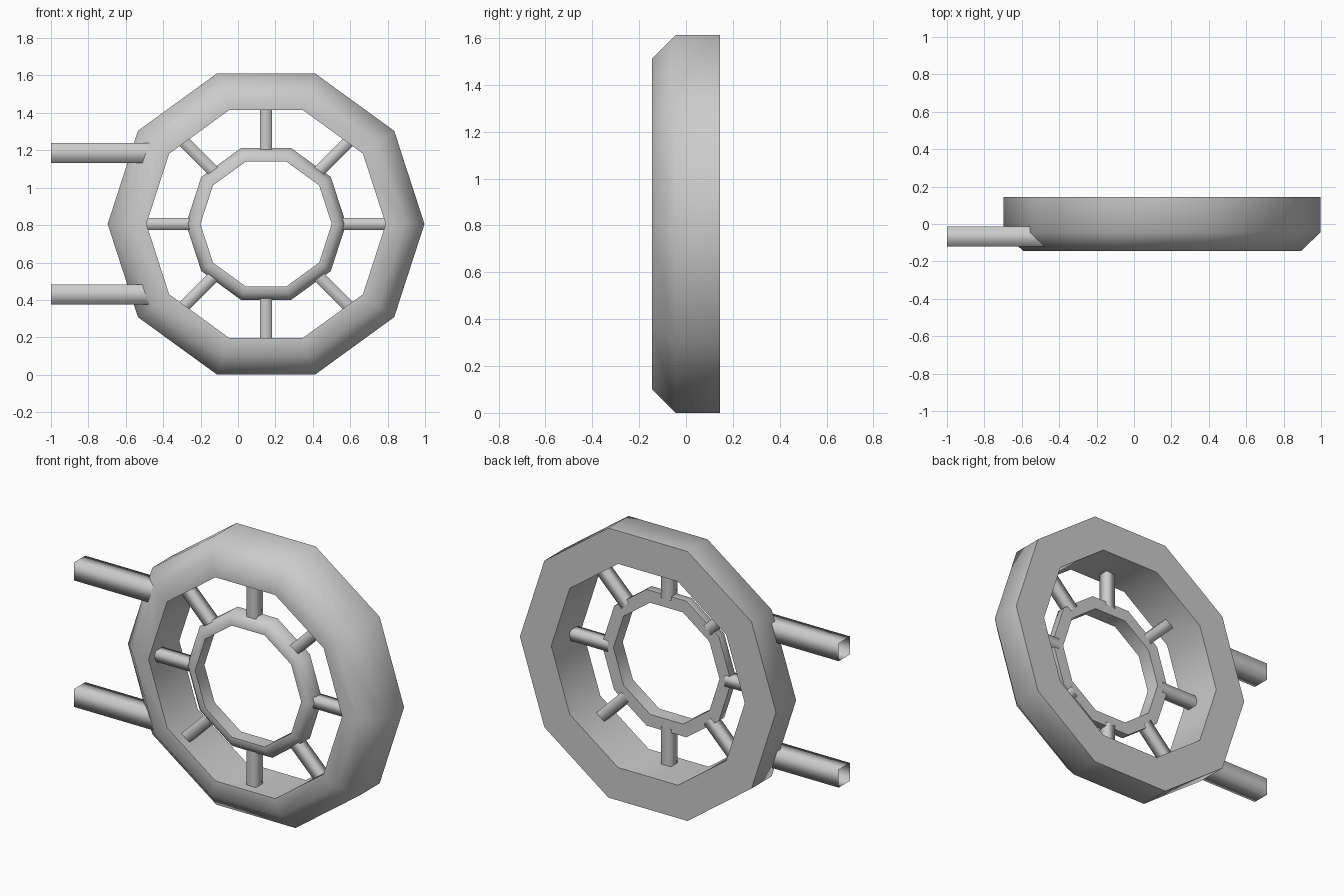
import bpy, bmesh, math
from mathutils import Matrix

if "Cube" in bpy.data.objects:
    bpy.data.objects.remove(bpy.data.objects["Cube"])

CX, CZ = 0.15, 0.806   # wheel centre
SIDES = 10


def finish(name, bm, angle):
    bmesh.ops.recalc_face_normals(bm, faces=bm.faces)
    me = bpy.data.meshes.new(name)
    bm.to_mesh(me)
    bm.free()
    ob = bpy.data.objects.new(name, me)
    bpy.context.collection.objects.link(ob)
    bpy.ops.object.select_all(action='DESELECT')
    ob.select_set(True)
    bpy.context.view_layer.objects.active = ob
    bpy.ops.object.shade_smooth_by_angle(angle=math.radians(angle))
    return ob


def ring(name, profile):
    """Sweep a closed (radius, y) profile round the wheel axis."""
    bm = bmesh.new()
    loops = []
    for i in range(SIDES):
        a = 2 * math.pi * i / SIDES
        loops.append([bm.verts.new((CX + r * math.cos(a), y, CZ + r * math.sin(a)))
                      for r, y in profile])
    n = len(profile)
    for i in range(SIDES):
        p, q = loops[i], loops[(i + 1) % SIDES]
        for j in range(n):
            k = (j + 1) % n
            bm.faces.new((p[j], p[k], q[k], q[j]))
    return finish(name, bm, 60)


def bar(name, x0, x1, y, z, width, turn=0.0, open_ends=False):
    """Square bar along x, turned about the wheel axis; x and z are from the wheel centre."""
    bm = bmesh.new()
    bmesh.ops.create_cube(bm, size=1)
    if open_ends:
        ends = [f for f in bm.faces if abs(f.normal.x) > 0.9]
        bmesh.ops.delete(bm, geom=ends, context='FACES_ONLY')
    m = (Matrix.Translation((CX, y, CZ)) @ Matrix.Rotation(turn, 4, 'Y')
         @ Matrix.Translation(((x0 + x1) / 2, 0, z))
         @ Matrix.Diagonal((x1 - x0, width, width, 1)))
    bm.transform(m)
    return finish(name, bm, 100 if open_ends else 60)


# Outer and inner rings, bevelled on the front outer edge
ring("outer_ring", [(0.847, 0.145), (0.847, -0.045), (0.742, -0.145),
                    (0.64, -0.145), (0.64, 0.145)])
ring("inner_ring", [(0.428, -0.03), (0.428, -0.08), (0.39, -0.118),
                    (0.351, -0.118), (0.351, -0.03)])

# Eight spokes between the rings
for i in range(8):
    bar(f"spoke_{i + 1}", 0.385, 0.64, -0.058, 0, 0.064,
        turn=i * math.pi / 4, open_ends=True)

# Two open square tubes running out to the left
for label, z in (("upper", 0.38), ("lower", -0.376)):
    bar(f"{label}_side_tube", -1 - CX, -0.44 - CX, -0.068, z, 0.107, open_ends=True)
